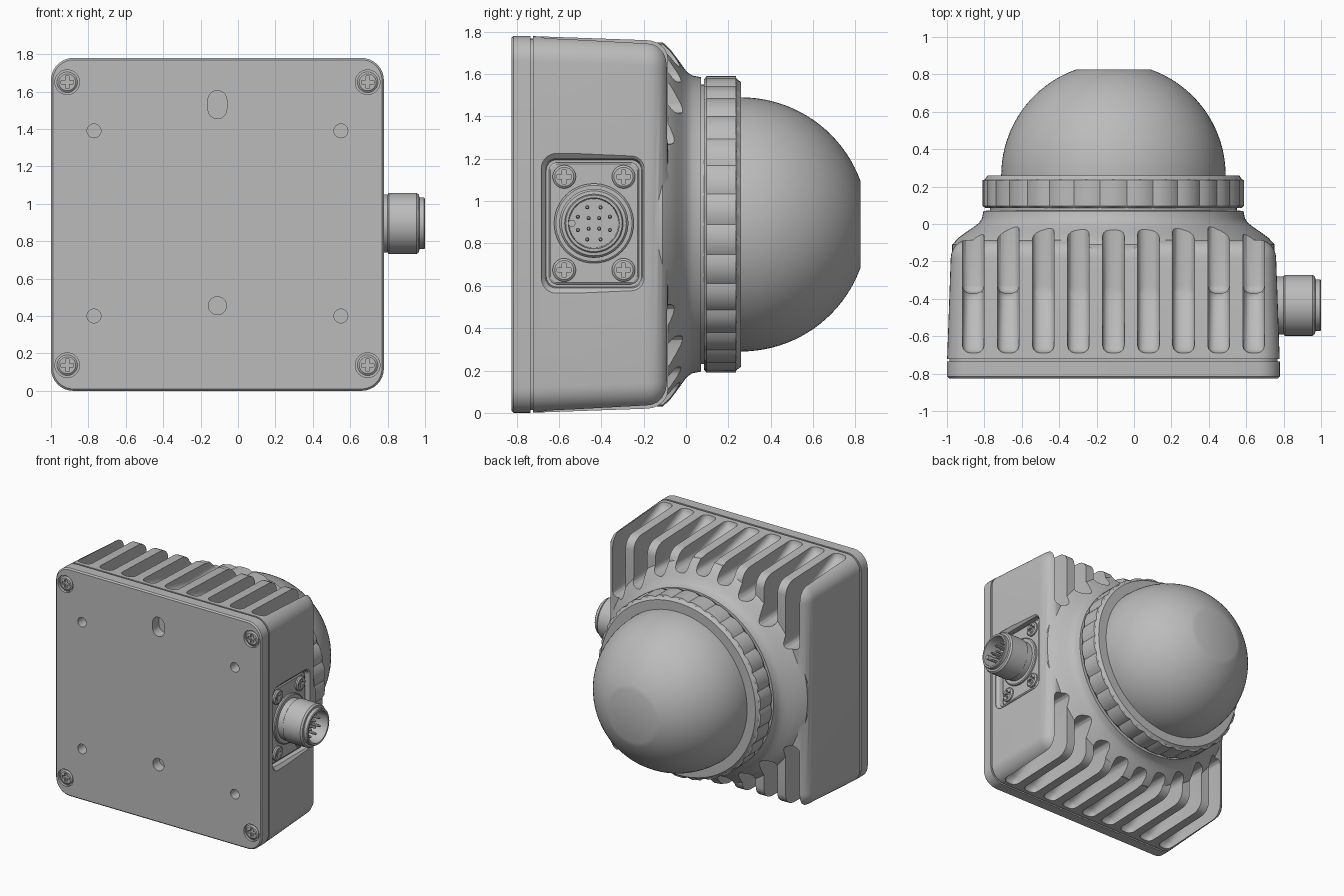
import bpy, bmesh, math
from mathutils import Matrix

if "Cube" in bpy.data.objects:
    bpy.data.objects.remove(bpy.data.objects["Cube"])

CX, CZ = -0.11, 0.89          # centre of the housing
HALF_PI = math.pi / 2

grey = bpy.data.materials.new("housing grey")
grey.use_nodes = True
grey.diffuse_color = (0.5, 0.5, 0.5, 1)
grey.node_tree.nodes["Principled BSDF"].inputs["Base Color"].default_value = (0.5, 0.5, 0.5, 1)


def back(x=CX, y=0.0, z=CZ):      # local z points to +y
    return Matrix.Translation((x, y, z)) @ Matrix.Rotation(-HALF_PI, 4, 'X')


def front(x, y, z):               # local z points to -y
    return Matrix.Translation((x, y, z)) @ Matrix.Rotation(HALF_PI, 4, 'X')


def side(x, y, z):                # local z points to +x
    return Matrix.Translation((x, y, z)) @ Matrix.Rotation(HALF_PI, 4, 'Y')


def finish(name, bm, place):
    bmesh.ops.recalc_face_normals(bm, faces=bm.faces)
    mesh = bpy.data.meshes.new(name)
    bm.to_mesh(mesh)
    bm.free()
    mesh.materials.append(grey)
    obj = bpy.data.objects.new(name, mesh)
    bpy.context.scene.collection.objects.link(obj)
    obj.matrix_world = place
    return obj


def disc(r, h):
    return (r, r, r, h)


def loft(name, rings, place, seg=8, shape=None):
    """Skin rounded rectangles (half width, half height, corner radius, level)."""
    bm = bmesh.new()
    loops = []
    for a, b, r, h in rings:
        loop = []
        for q, (sx, sy) in enumerate([(1, 1), (-1, 1), (-1, -1), (1, -1)]):
            for k in range(seg + 1):
                t = (q + k / seg) * HALF_PI
                loop.append(bm.verts.new((sx * (a - r) + r * math.cos(t),
                                          sy * (b - r) + r * math.sin(t), h)))
        loops.append(loop)
    n = len(loops[0])
    for low, high in zip(loops, loops[1:]):
        for i in range(n):
            j = (i + 1) % n
            bm.faces.new((low[i], low[j], high[j], high[i]))
    bm.faces.new(loops[0][::-1])
    bm.faces.new(loops[-1])
    bmesh.ops.remove_doubles(bm, verts=bm.verts, dist=1e-5)
    if shape:
        for v in bm.verts:
            shape(v.co)
    return finish(name, bm, place)


def combine(target, tool, operation='DIFFERENCE'):
    bpy.context.view_layer.update()
    mod = target.modifiers.new("combine", 'BOOLEAN')
    mod.operation, mod.object, mod.solver = operation, tool, 'EXACT'
    bpy.context.view_layer.objects.active = target
    bpy.ops.object.modifier_apply(modifier=mod.name)
    bpy.data.objects.remove(tool)


# Housing: drafted box with a rounded back edge
rings = [(0.889, 0.889, 0.12, -0.722)]
for k in range(7):
    t = k / 6 * HALF_PI
    h = 0.78 + 0.09 * math.cos(t)
    rings.append((h, h, 0.05 + 0.07 * math.cos(t), -0.185 + 0.1 * math.sin(t)))
body = loft("housing", rings, back())

# Concave collar leading to the round neck
collar = loft("collar", [disc(0.862, -0.3), disc(0.862, -0.11), disc(0.83, -0.075),
                         disc(0.79, -0.045), disc(0.75, -0.018), disc(0.72, 0.005),
                         disc(0.703, 0.03), disc(0.695, 0.07), disc(0.66, 0.072),
                         disc(0.66, 0.1)], back(), seg=24)
combine(body, collar, 'UNION')

# Cooling slots on top and bottom, ending around the collar
bm = bmesh.new()
for i in range(-4, 5):
    off = i * 0.1875
    reach = 0.84 if abs(i) == 4 else 0.77
    end = CZ + math.sqrt(reach ** 2 - off ** 2)
    path = [(-0.69, 1.9), (-0.69, 1.74), (-0.37, max(end, 1.6)), (-0.37, end), (0.2, end), (0.2, 1.9)]
    if end > 1.5:
        path[2:4] = [(-0.37, end)]
    for flip in (False, True):
        verts = [bm.verts.new((CX + off - 0.058, y, 2 * CZ - z if flip else z)) for y, z in path]
        face = bm.faces.new(verts)
        ext = bmesh.ops.extrude_face_region(bm, geom=[face])
        new = [g for g in ext["geom"] if isinstance(g, bmesh.types.BMVert)]
        bmesh.ops.translate(bm, verts=new, vec=(0.116, 0, 0))
bmesh.ops.recalc_face_normals(bm, faces=bm.faces)
bmesh.ops.bevel(bm, geom=list(bm.edges), offset=0.04, segments=3, profile=0.5,
                affect='EDGES', clamp_overlap=True)
combine(body, finish("slot_cutter", bm, Matrix()))

# Recess for the connector on the left side
PY, PZ = -0.435, 0.895
combine(body, loft("recess_cutter", [(0.3, 0.225, 0.05, 0.72), (0.305, 0.23, 0.05, 0.752),
                                     (0.33, 0.248, 0.07, 0.772), (0.33, 0.248, 0.07, 0.95)],
                   side(0, PY, PZ)))
loft("connector_plate", [(0.288, 0.213, 0.04, 0.68), (0.288, 0.213, 0.04, 0.732),
                         (0.28, 0.205, 0.035, 0.738)], side(0, PY, PZ))

# Front cover with mounting holes and screw seats
FY = -0.825
lid = loft("front_cover", [(0.88, 0.88, 0.11, FY), (0.89, 0.89, 0.12, FY + 0.01),
                           (0.89, 0.89, 0.12, -0.735), (0.877, 0.877, 0.11, -0.735),
                           (0.877, 0.877, 0.11, -0.7)], back())
holes = [(CX, 1.53, 0.05, 0.075, 0.08), (CX, 0.455, 0.048, 0.048, 0.08)]
holes += [(x, z, 0.037, 0.037, 0.08) for x in (-0.77, 0.55) for z in (0.4, 1.39)]
screw_spots = [(x, z) for x in (-0.913, 0.693) for z in (0.137, 1.65)]
holes += [(x, z, 0.066, 0.066, 0.02) for x, z in screw_spots]
for x, z, a, b, depth in holes:
    combine(lid, loft("hole_cutter", [(a, b, a, -depth), (a, b, a, 0.05)], front(x, FY, z)))

# Cross-head screws
screw = loft("screw", [disc(0.055, -0.04), disc(0.055, -0.008), disc(0.045, 0)], Matrix())
for a, b in ((0.034, 0.01), (0.01, 0.034)):
    combine(screw, loft("cross_cutter", [(a, b, 0.003, -0.02), (a, b, 0.003, 0.02)], Matrix(), seg=1))
places = [front(x, FY + 0.004, z) for x, z in screw_spots]
places += [side(0.757, PY + dy, PZ + dz) for dy in (-0.14, 0.14) for dz in (-0.22, 0.22)]
for k, place in enumerate(places):
    s = screw if k == 0 else screw.copy()
    if k:
        bpy.context.scene.collection.objects.link(s)
    s.matrix_world = place

# Round connector with a hollow socket, key and pins
loft("connector", [disc(0.188, 0.72), disc(0.188, 0.75), disc(0.18, 0.756), disc(0.155, 0.756),
                   disc(0.155, 0.8), disc(0.163, 0.806), disc(0.163, 0.955), disc(0.153, 0.968),
                   disc(0.138, 0.97), disc(0.138, 0.995), disc(0.133, 1.0), disc(0.12, 1.0),
                   disc(0.116, 0.87)], side(0, PY, PZ), seg=12)
loft("connector_key", [disc(0.017, 0.86), disc(0.017, 0.98)], side(0, PY - 0.104, PZ), seg=4)
for count, radius in ((8, 0.082), (4, 0.035)):
    for k in range(count):
        t = (k + 0.5) / count * 2 * math.pi
        loft("connector_pin", [disc(0.01, 0.86), disc(0.01, 0.95), disc(0.005, 0.96)],
             side(0, PY + radius * math.cos(t), PZ + radius * math.sin(t)), seg=2)


# Clamp ring with evenly spaced grip notches
def notch(co):
    r = math.hypot(co.x, co.y)
    step = round(math.degrees(math.atan2(co.y, co.x)) / 3)
    if r > 0.69 and step % 4 == 0:
        co.x *= 0.98
        co.y *= 0.98


loft("clamp_ring", [disc(0.6, 0.085), disc(0.685, 0.085), disc(0.7, 0.097), disc(0.7, 0.235),
                    disc(0.688, 0.238), disc(0.672, 0.26), disc(0.59, 0.26)], back(), seg=30, shape=notch)

# Dome with a flat tip
top = math.asin(0.565 / 0.6)
arc = [disc(0.6, 0.2)]
for k in range(21):
    t = top * k / 20
    arc.append(disc(0.6 * math.cos(t), 0.26 + 0.6 * math.sin(t)))
loft("dome", arc, back(), seg=20)

# Smooth shading with sharp edges kept
bpy.ops.object.select_all(action='DESELECT')
for obj in bpy.context.scene.objects:
    if obj.type == 'MESH':
        obj.select_set(True)
        bpy.context.view_layer.objects.active = obj
bpy.ops.object.shade_smooth_by_angle(angle=math.radians(30))
